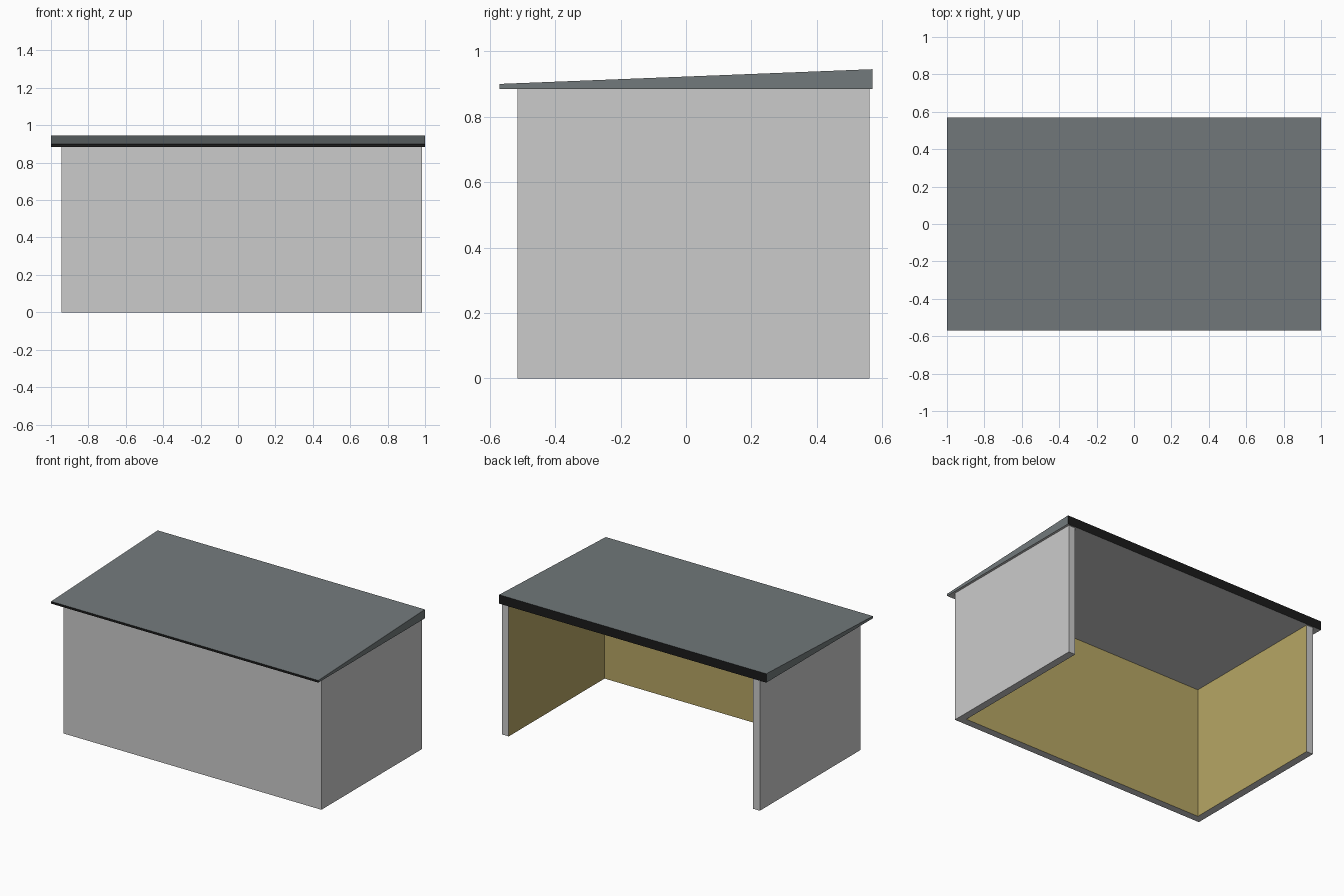
import bpy, bmesh

if "Cube" in bpy.data.objects:
    bpy.data.objects.remove(bpy.data.objects["Cube"])


def material(name, rgb):
    m = bpy.data.materials.new(name)
    m.diffuse_color = (*rgb, 1)
    m.use_nodes = True
    m.node_tree.nodes["Principled BSDF"].inputs["Base Color"].default_value = m.diffuse_color
    return m


LIGHT = material("light grey wall", (0.60, 0.60, 0.60))
TAN = material("tan lining", (0.47, 0.38, 0.128))
SLATE = material("slate roof", (0.170, 0.193, 0.200))
BLACK = material("black fascia", (0.011, 0.011, 0.011))


def extrude_profile(name, points, offset, mats, rule):
    """Extrude a flat outline along offset; rule(normal, centre) gives the material slot."""
    bm = bmesh.new()
    face = bm.faces.new([bm.verts.new(p) for p in points])
    ext = bmesh.ops.extrude_face_region(bm, geom=[face], use_keep_orig=True)
    moved = [g for g in ext["geom"] if isinstance(g, bmesh.types.BMVert)]
    bmesh.ops.translate(bm, verts=moved, vec=offset)
    bmesh.ops.recalc_face_normals(bm, faces=bm.faces)
    for f in bm.faces:
        f.normal_update()
        f.material_index = rule(f.normal, f.calc_center_median())
    me = bpy.data.meshes.new(name)
    bm.to_mesh(me)
    bm.free()
    for m in mats:
        me.materials.append(m)
    ob = bpy.data.objects.new(name, me)
    bpy.context.collection.objects.link(ob)
    return ob


# Walls: U-shaped plan, open at the back, lined in tan on the inside
X0, X1, Y0, Y1, H, T = -0.945, 0.985, -0.515, 0.56, 0.885, 0.05
plan = [(X0, Y0), (X1, Y0), (X1, Y1), (X1 - T, Y1),
        (X1 - T, Y0 + T), (X0 + T, Y0 + T), (X0 + T, Y1), (X0, Y1)]


def wall_rule(n, c):
    inside_x = abs(n.x) > 0.9 and X0 + T / 2 < c.x < X1 - T / 2
    inside_y = n.y > 0.9 and c.y < 0
    return 1 if inside_x or inside_y else 0


extrude_profile("walls", [(x, y, 0) for x, y in plan], (0, 0, H), [LIGHT, TAN], wall_rule)


# Roof: wedge rising to the back, black front and back edges, pale ceiling
def roof_rule(n, c):
    if abs(n.y) > 0.9:
        return 1
    return 2 if n.z < -0.9 else 0


wedge = [(-0.57, H), (0.57, H), (0.57, 0.945), (-0.57, 0.90)]
extrude_profile("roof", [(-1, y, z) for y, z in wedge], (2, 0, 0), [SLATE, BLACK, LIGHT], roof_rule)
